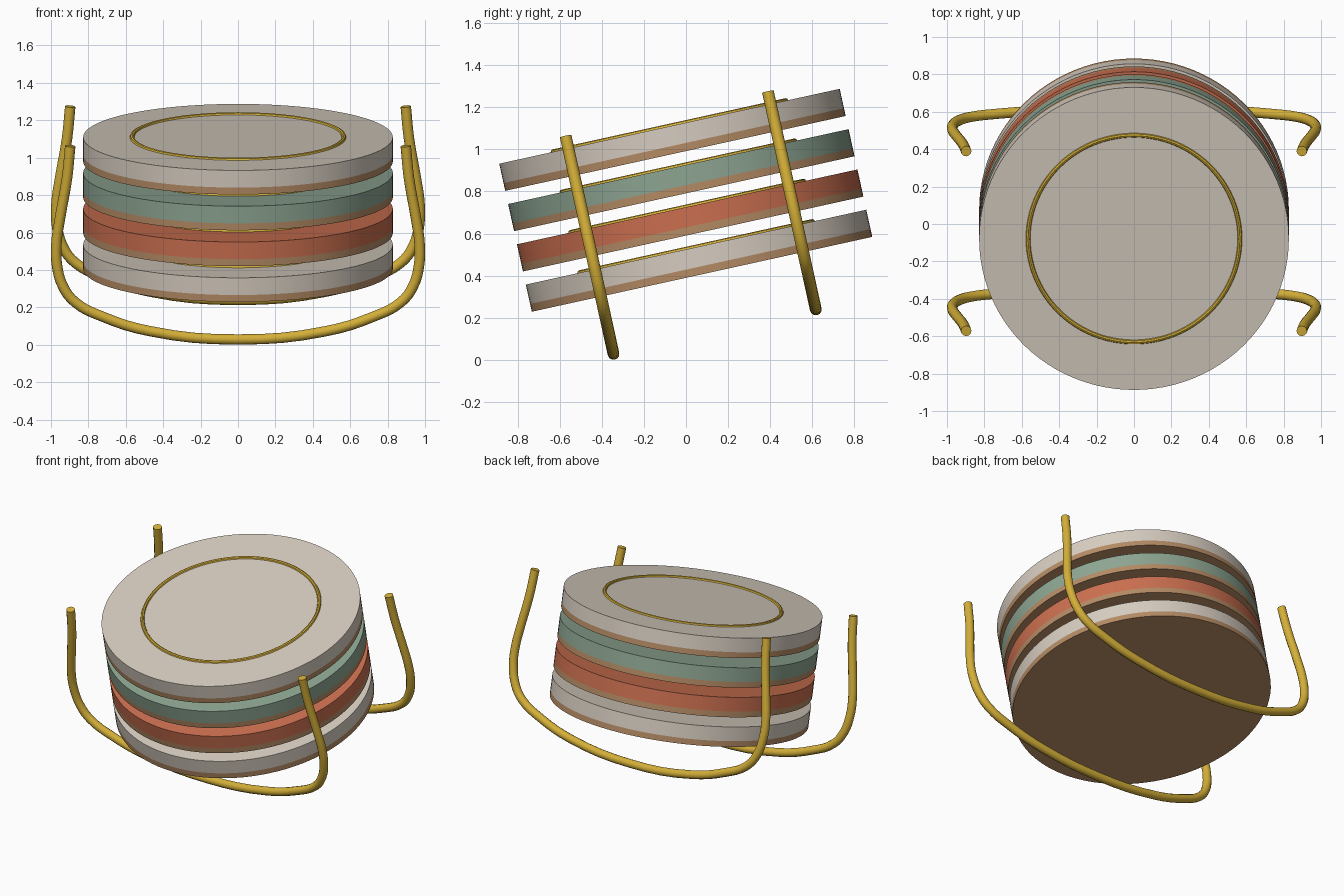
import bpy, bmesh, math
from mathutils import Matrix

cube = bpy.data.objects.get("Cube")
if cube:
    bpy.data.objects.remove(cube, do_unlink=True)

# Shared tilt of the whole stack; local origin is the centre of the lowest coaster
TILT = Matrix.Translation((0, 0.062, 0.471)) @ Matrix.Rotation(math.radians(12.4), 4, 'X')
RADIUS, THICK, CORK, SPACING = 0.828, 0.132, 0.038, 0.196
SEGMENTS = 96


def material(name, rgb):
    m = bpy.data.materials.new(name)
    m.use_nodes = True
    m.diffuse_color = (*rgb, 1)
    m.node_tree.nodes["Principled BSDF"].inputs["Base Color"].default_value = (*rgb, 1)
    return m


cream = material("cream", (0.68, 0.61, 0.53))
sage = material("sage_green", (0.27, 0.38, 0.29))
terracotta = material("terracotta", (0.60, 0.16, 0.08))
cork = material("cork_brown", (0.46, 0.26, 0.13))
gold = material("gold", (0.66, 0.43, 0.04))


def finish(obj):
    """Smooth the round faces and keep the rims crisp."""
    bpy.ops.object.select_all(action='DESELECT')
    obj.select_set(True)
    bpy.context.view_layer.objects.active = obj
    bpy.ops.object.shade_smooth_by_angle(angle=math.radians(40))


def coaster(name, z, colour):
    """Disc with a thin cork layer around its lower edge and underside."""
    bm = bmesh.new()
    bmesh.ops.create_cone(bm, cap_ends=True, segments=SEGMENTS,
                          radius1=RADIUS, radius2=RADIUS, depth=THICK)
    split = CORK - THICK / 2
    bmesh.ops.bisect_plane(bm, geom=bm.verts[:] + bm.edges[:] + bm.faces[:],
                           plane_co=(0, 0, split), plane_no=(0, 0, 1))
    for f in bm.faces:
        f.material_index = int(f.calc_center_median().z < split)
    mesh = bpy.data.meshes.new(name)
    bm.to_mesh(mesh)
    bm.free()
    mesh.materials.append(colour)
    mesh.materials.append(cork)
    obj = bpy.data.objects.new(name, mesh)
    bpy.context.collection.objects.link(obj)
    obj.matrix_world = TILT @ Matrix.Translation((0, 0, z))
    finish(obj)


def inlay_ring(name, z):
    """Thin gold ring half sunk in the top of a coaster."""
    bpy.ops.mesh.primitive_torus_add(major_radius=0.566, minor_radius=0.012,
                                     major_segments=SEGMENTS, minor_segments=8)
    obj = bpy.context.object
    obj.name = name
    obj.data.materials.append(gold)
    obj.matrix_world = TILT @ Matrix.Translation((0, 0, z))
    finish(obj)


def wire_cradle(name, y):
    """U-shaped round wire, mirrored from one half path."""
    half = [(0.897, 0.714), (0.914, 0.54), (0.952, 0.316), (0.97, 0.19), (0.969, 0.07),
            (0.935, -0.056), (0.87, -0.142), (0.72, -0.222), (0.47, -0.3)]
    path = half + [(0, -0.345)] + [(-x, z) for x, z in reversed(half)]
    curve = bpy.data.curves.new(name, 'CURVE')
    curve.dimensions = '3D'
    curve.bevel_depth = 0.028
    curve.bevel_resolution = 4
    curve.resolution_u = 4
    curve.use_fill_caps = True
    spline = curve.splines.new('BEZIER')
    spline.bezier_points.add(len(path) - 1)
    for point, (x, z) in zip(spline.bezier_points, path):
        point.co = (x, y, z)
        point.handle_left_type = point.handle_right_type = 'AUTO'
    curve.materials.append(gold)
    obj = bpy.data.objects.new(name, curve)
    bpy.context.collection.objects.link(obj)
    obj.matrix_world = TILT
    bpy.ops.object.select_all(action='DESELECT')
    obj.select_set(True)
    bpy.context.view_layer.objects.active = obj
    bpy.ops.object.convert(target='MESH')
    finish(bpy.context.object)


# Four stacked coasters, bottom to top
for i, colour in enumerate((cream, terracotta, sage, cream)):
    coaster(f"coaster_{i + 1}", i * SPACING, colour)
    inlay_ring(f"inlay_ring_{i + 1}", i * SPACING + THICK / 2)

# Two wires of the holder
wire_cradle("front_wire", -0.492)
wire_cradle("back_wire", 0.492)
